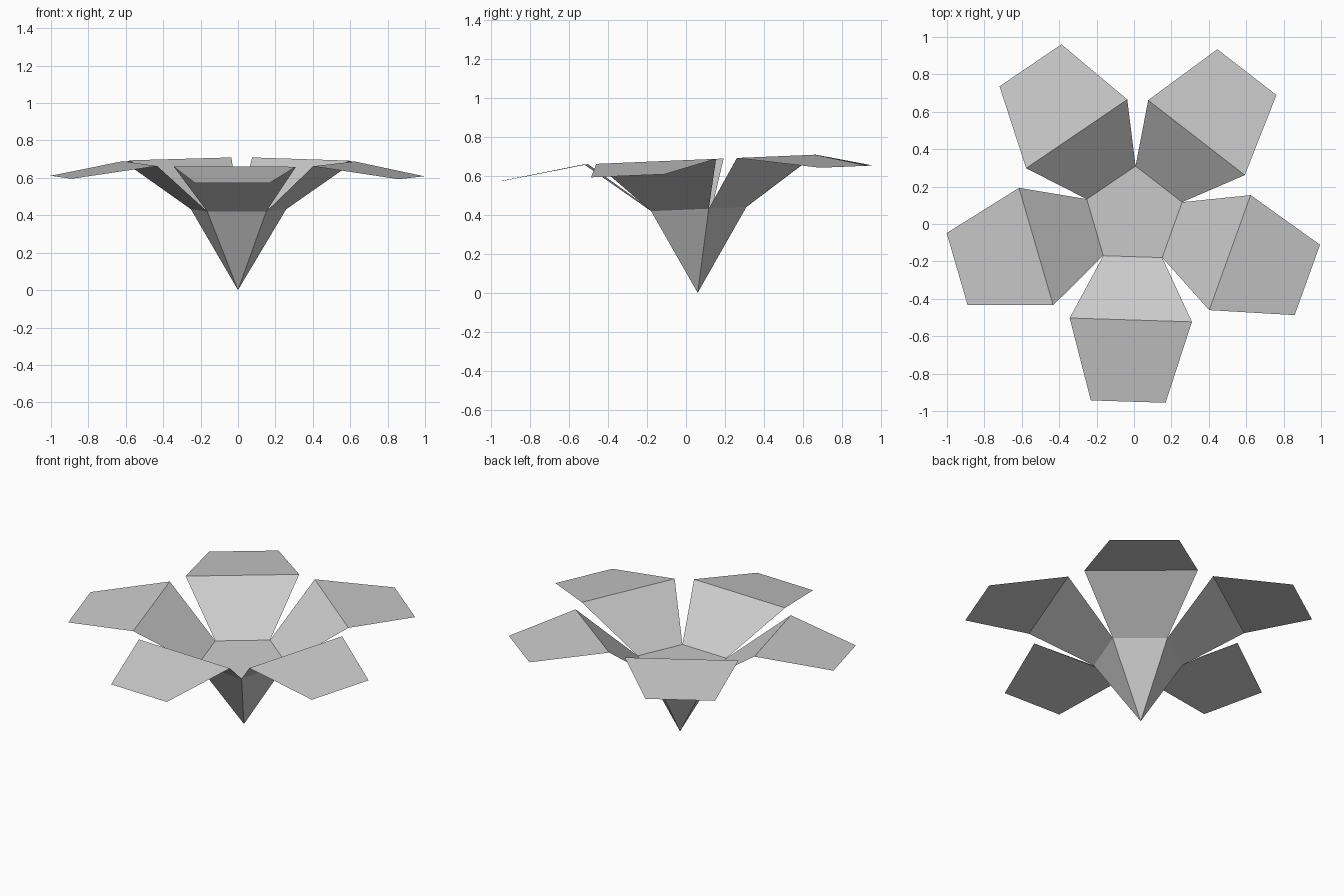
import bpy
import bmesh
from math import cos, sin, pi, radians
from mathutils import Matrix, Vector

cube = bpy.data.objects.get("Cube")
if cube:
    bpy.data.objects.remove(cube, do_unlink=True)

SIDES = 5
STEP = 2 * pi / SIDES
CUP_RADIUS = 0.268
CUP_HEIGHT = 0.429

grey = bpy.data.materials.new("petal_grey")
grey.use_nodes = True
colour = (0.6, 0.6, 0.6, 1)
grey.diffuse_color = colour
grey.node_tree.nodes["Principled BSDF"].inputs["Base Color"].default_value = colour

# The whole bloom leans slightly forward and is turned a little about its axis
lean = (Matrix.Translation((0, 0.042, CUP_HEIGHT))
        @ Matrix.Rotation(radians(2.4), 4, 'X')
        @ Matrix.Rotation(radians(-1.8), 4, 'Z'))


def make_object(name, points, faces, turn=0):
    """Flat-shaded mesh, turned about the bloom axis and leaned into place."""
    place = lean @ Matrix.Rotation(turn, 4, 'Z')
    bm = bmesh.new()
    verts = [bm.verts.new(place @ Vector(p)) for p in points]
    for face in faces:
        bm.faces.new([verts[i] for i in face])
    mesh = bpy.data.meshes.new(name)
    bm.to_mesh(mesh)
    bm.free()
    mesh.materials.append(grey)
    obj = bpy.data.objects.new(name, mesh)
    bpy.context.collection.objects.link(obj)
    return obj


# Pointed cup under the bloom, closed by a flat five-sided centre
ring = [(CUP_RADIUS * cos(pi / 2 + k * STEP), CUP_RADIUS * sin(pi / 2 + k * STEP), 0)
        for k in range(SIDES)]
sides = [(k, SIDES, (k + 1) % SIDES) for k in range(SIDES)]
make_object("flower_cup", ring + [(0, 0, -CUP_HEIGHT)], sides + [tuple(range(SIDES))])

# Petal profile rows: half width, distance from axis, height above the cup rim
rows = [
    (CUP_RADIUS * sin(STEP / 2), CUP_RADIUS * cos(STEP / 2), 0),
    (0.327, 0.545, 0.254),
    (0.200, 0.985, 0.186),
]
outline = [(side * w, -d, h) for w, d, h in rows for side in (-1, 1)]
names = ["front", "front_left", "back_left", "back_right", "front_right"]
for k, name in enumerate(names):
    make_object(name + "_petal", outline, [(1, 0, 2, 3), (3, 2, 4, 5)], k * STEP)
